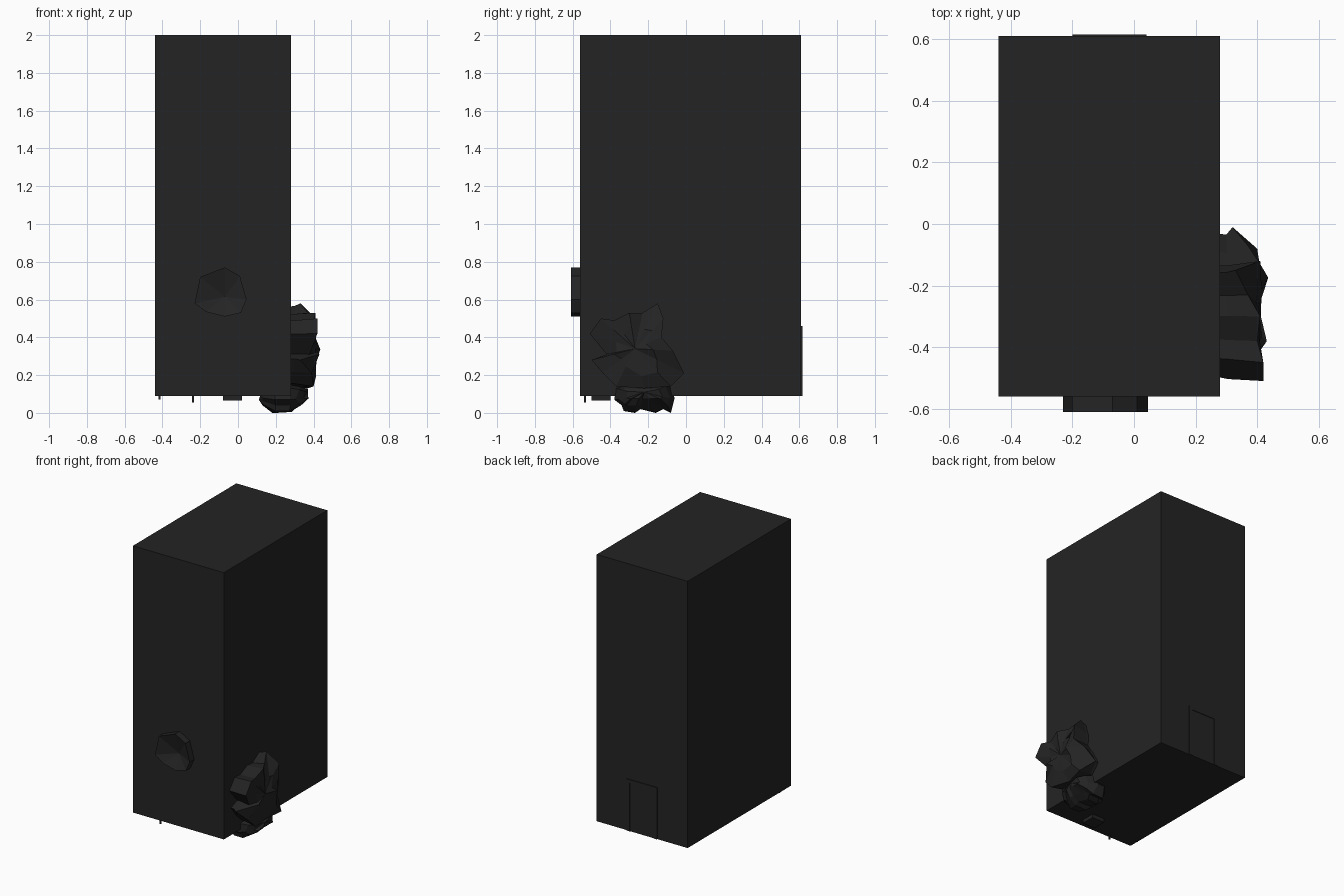
import bpy, bmesh, math, random
from mathutils import Vector

if "Cube" in bpy.data.objects:
    bpy.data.objects.remove(bpy.data.objects["Cube"])

random.seed(4)


def material(name, v):
    m = bpy.data.materials.new(name)
    m.diffuse_color = (v, v, v, 1)
    m.use_nodes = True
    m.node_tree.nodes["Principled BSDF"].inputs["Base Color"].default_value = m.diffuse_color
    return m


CHARCOAL = material("charcoal", 0.0176)


def finish(name, bm):
    bmesh.ops.recalc_face_normals(bm, faces=bm.faces)
    me = bpy.data.meshes.new(name)
    bm.to_mesh(me)
    bm.free()
    me.materials.append(CHARCOAL)
    ob = bpy.data.objects.new(name, me)
    bpy.context.collection.objects.link(ob)
    return ob


def box(name, lo, hi):
    bm = bmesh.new()
    bmesh.ops.create_cube(bm, size=1)
    for v in bm.verts:
        v.co = Vector([lo[i] + (v.co[i] + 0.5) * (hi[i] - lo[i]) for i in range(3)])
    return finish(name, bm)


def loft(name, rings, start, end):
    """Skin closed rings of points, with a fan to a centre point at each end."""
    bm = bmesh.new()
    loops = [[bm.verts.new(p) for p in r] for r in rings]
    n = len(loops[0])
    for a, b in zip(loops, loops[1:]):
        for i in range(n):
            j = (i + 1) % n
            bm.faces.new((a[i], a[j], b[j], b[i]))
    for loop, centre in ((loops[0], start), (loops[-1], end)):
        c = bm.verts.new(centre)
        for i in range(n):
            bm.faces.new((loop[i], loop[(i + 1) % n], c))
    return finish(name, bm)


# Main block
box("tower_block", (-0.44, -0.56, 0.09), (0.28, 0.61, 2.0))

# Doorway on the back: raised frame around a slightly sunk panel
box("door_jamb_left", (0.015, 0.60, 0.09), (0.04, 0.616, 0.46))
box("door_jamb_right", (-0.20, 0.60, 0.09), (-0.175, 0.616, 0.46))
box("door_lintel", (-0.20, 0.60, 0.435), (0.04, 0.616, 0.46))
box("door_panel", (-0.175, 0.60, 0.09), (0.015, 0.612, 0.435))

# Hollow hood on the front: faceted rim sloping in to the wall
rim = [(-0.23, 0.58), (-0.20, 0.72), (-0.07, 0.77), (0.01, 0.725),
       (0.045, 0.60), (0.015, 0.53), (-0.07, 0.51), (-0.17, 0.535)]
loft("front_hood",
     [[(x, y, z) for x, z in rim] for y in (-0.55, -0.61)],
     (-0.07, -0.55, 0.62), (-0.07, -0.565, 0.615))

# Craggy boulder on the right: side outline (y, z, x of outer edge)
crag = [(-0.51, 0.42, 0.42), (-0.45, 0.50, 0.42), (-0.38, 0.49, 0.40),
        (-0.30, 0.53, 0.41), (-0.23, 0.53, 0.37), (-0.15, 0.58, 0.33),
        (-0.12, 0.50, 0.41), (-0.13, 0.40, 0.41), (-0.07, 0.33, 0.37),
        (-0.01, 0.21, 0.32), (-0.08, 0.14, 0.40), (-0.22, 0.13, 0.37),
        (-0.37, 0.14, 0.40), (-0.44, 0.21, 0.39), (-0.50, 0.28, 0.33),
        (-0.42, 0.31, 0.38)]
cy, cz = -0.27, 0.34


def crag_ring(scale, x_of, jitter):
    ring = []
    for y, z, x in crag:
        s = scale + random.uniform(-jitter, jitter)
        ring.append((x_of(x) + random.uniform(-jitter, jitter) * 0.15,
                     cy + (y - cy) * s, cz + (z - cz) * s))
    return ring


loft("side_boulder",
     [crag_ring(0.92, lambda x: 0.24, 0.0),
      crag_ring(0.93, lambda x: 0.30, 0.05),
      crag_ring(1.0, lambda x: x, 0.0),
      crag_ring(0.55, lambda x: 0.415, 0.14)],
     (0.24, cy, cz), (0.405, cy, cz))

# Smaller rubble lump reaching under the block to the ground
foot = [(-0.37, 0.14), (-0.38, 0.08), (-0.34, 0.05), (-0.33, 0.02),
        (-0.27, 0.01), (-0.24, 0.03), (-0.16, 0.01), (-0.12, 0.03),
        (-0.08, 0.01), (-0.06, 0.09), (-0.09, 0.16), (-0.23, 0.17)]


def foot_ring(x, s, low):
    return [(x + random.uniform(-0.015, 0.015), -0.22 + (y + 0.22) * s,
             max(low, 0.10 + (z - 0.10) * s)) for y, z in foot]


loft("rubble_foot",
     [foot_ring(0.14, 0.55, 0.04), foot_ring(0.19, 1.0, 0.0),
      foot_ring(0.27, 1.0, 0.015), foot_ring(0.32, 0.85, 0.05),
      foot_ring(0.36, 0.6, 0.085)],
     (0.11, -0.22, 0.08), (0.37, -0.22, 0.12))

# Small bits showing beneath the block
box("underside_stone", (-0.08, -0.50, 0.065), (0.02, -0.40, 0.10))
box("underside_peg", (-0.243, -0.54, 0.055), (-0.233, -0.53, 0.10))
box("underside_stub", (-0.42, -0.47, 0.07), (-0.41, -0.46, 0.10))

# Lowest rubble point sits on the ground
foot_ob = bpy.data.objects["rubble_foot"]
lowest = min(v.co.z for v in foot_ob.data.vertices)
foot_ob.location.z -= lowest
